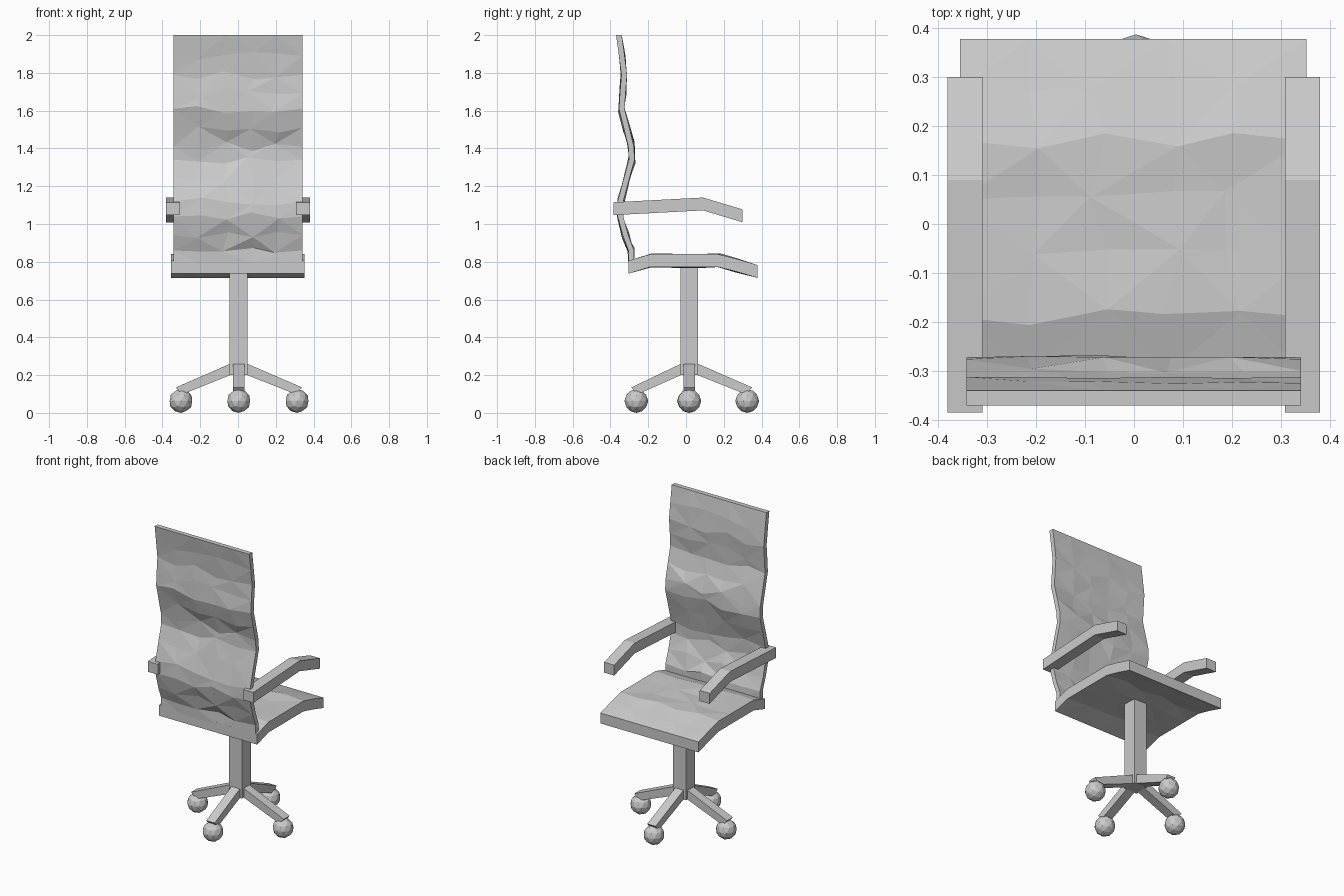
import bpy, bmesh, math, random
from mathutils import Vector

if "Cube" in bpy.data.objects:
    bpy.data.objects.remove(bpy.data.objects["Cube"])

random.seed(4)
grey = bpy.data.materials.new("light grey")
grey.diffuse_color = (0.6, 0.6, 0.6, 1)
grey.use_nodes = True
grey.node_tree.nodes["Principled BSDF"].inputs["Base Color"].default_value = grey.diffuse_color


def finish(bm, name):
    bmesh.ops.recalc_face_normals(bm, faces=bm.faces)
    mesh = bpy.data.meshes.new(name)
    bm.to_mesh(mesh)
    bm.free()
    mesh.materials.append(grey)
    obj = bpy.data.objects.new(name, mesh)
    bpy.context.collection.objects.link(obj)
    return obj


def slab(name, side_a, side_b, x0, x1, cols=1, wobble=(0, 0, 0)):
    """Sweep two matching (y, z) profiles across x; wobble crumples the inside points."""
    bm = bmesh.new()
    rows = len(side_a)
    shift = {}
    for r in range(1, rows - 1):
        for c in range(1, cols):
            shift[r, c] = Vector([random.uniform(-w, w) for w in wobble])
    grids = []
    for side in (side_a, side_b):
        grids.append([[bm.verts.new(Vector((x0 + (x1 - x0) * c / cols, y, z))
                                    + shift.get((r, c), Vector()))
                       for c in range(cols + 1)] for r, (y, z) in enumerate(side)])
    a, b = grids
    for g in grids:
        for r in range(rows - 1):
            for c in range(cols):
                q = [g[r][c], g[r][c + 1], g[r + 1][c + 1], g[r + 1][c]]
                if cols == 1:
                    bm.faces.new(q)
                elif (r + c) % 2:
                    bm.faces.new(q[:3])
                    bm.faces.new((q[0], q[2], q[3]))
                else:
                    bm.faces.new((q[0], q[1], q[3]))
                    bm.faces.new(q[1:])
    for r in range(rows - 1):
        for c in (0, cols):
            bm.faces.new((a[r][c], a[r + 1][c], b[r + 1][c], b[r][c]))
    for c in range(cols):
        for r in (0, rows - 1):
            bm.faces.new((a[r][c], a[r][c + 1], b[r][c + 1], b[r][c]))
    return finish(bm, name)


# Backrest: wavy thin sheet
back = [(-0.305, 0.79), (-0.305, 0.86), (-0.335, 0.94), (-0.362, 1.04), (-0.362, 1.12),
        (-0.33, 1.24), (-0.302, 1.34), (-0.306, 1.41), (-0.33, 1.51), (-0.355, 1.61),
        (-0.35, 1.69), (-0.342, 1.79), (-0.355, 1.89), (-0.37, 2.0)]
slab("backrest", back, [(y + 0.03, z) for y, z in back], -0.342, 0.341, 5, (0.02, 0.005, 0.025))

# Seat: flat middle, both ends bent down
seat = [(-0.305, 0.805), (-0.19, 0.84), (-0.07, 0.84), (0.05, 0.84), (0.17, 0.84),
        (0.27, 0.815), (0.378, 0.783)]
slab("seat", seat, [(y, z - 0.068) for y, z in seat], -0.355, 0.352, 5, (0.025, 0.02, 0.006))

# Armrests
arm = [(-0.385, 1.115), (0.09, 1.14), (0.3, 1.077)]
for side, x in (("left", -0.345), ("right", 0.344)):
    slab(side + "_armrest", arm, [(y, z - 0.068) for y, z in arm], x - 0.036, x + 0.036)

# Column
slab("column", [(-0.03, 0.2), (-0.03, 0.79)], [(0.063, 0.2), (0.063, 0.79)], -0.045, 0.05)

# Sloping legs with ball casters
hub = Vector((0.004, 0.018, 0))
for i, (x, y) in enumerate([(-0.302, 0.016), (0.313, 0.018), (0.004, -0.263), (0.004, 0.324)]):
    d = Vector((x, y, 0)) - hub
    n = d.length
    leg = slab("leg_%d" % (i + 1),
               [(0, 0.265), (0.045, 0.26), (n + 0.026, 0.135)],
               [(0, 0.2), (0.045, 0.2), (n - 0.004, 0.097)], -0.03, 0.03)
    leg.location = hub
    leg.rotation_euler.z = math.atan2(d.y, d.x) - math.pi / 2
    bm = bmesh.new()
    bmesh.ops.create_icosphere(bm, subdivisions=2, radius=0.063)
    ball = finish(bm, "caster_%d" % (i + 1))
    ball.location = (x, y, 0.063)
